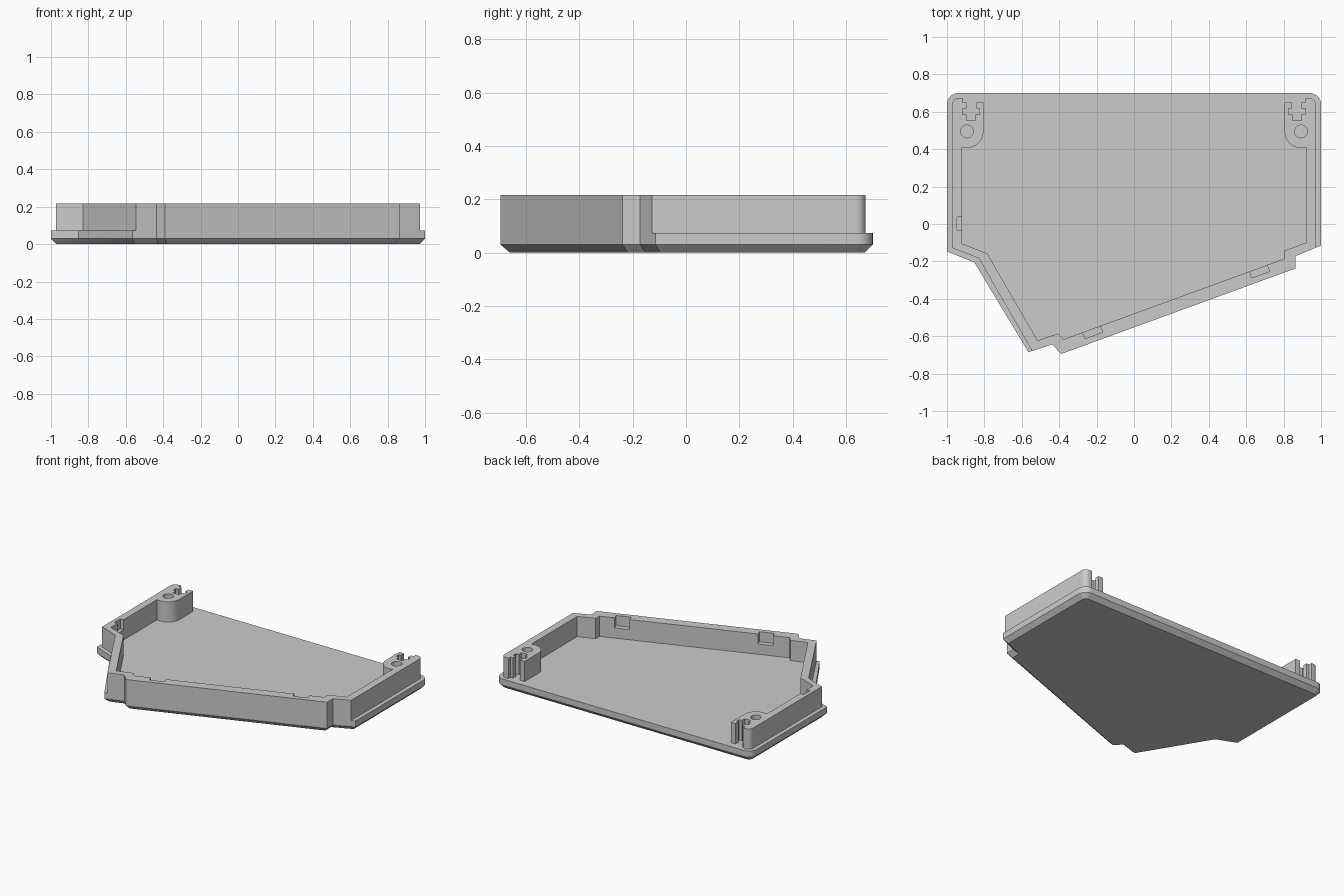
import bpy
import bmesh
from math import cos, sin, radians, pi
from mathutils import Matrix

cube = bpy.data.objects.get("Cube")
if cube:
    bpy.data.objects.remove(cube, do_unlink=True)

FLOOR, TOP, CHAMFER = 0.073, 0.216, 0.03
HOLE = (0.893, 0.495)

grey = bpy.data.materials.new("plain_grey")
grey.use_nodes = True
grey.diffuse_color = (0.6, 0.6, 0.6, 1)
grey.node_tree.nodes["Principled BSDF"].inputs["Base Color"].default_value = (0.6, 0.6, 0.6, 1)


def arc(cx, cy, r, start, end, steps):
    angles = [radians(start + (end - start) * i / steps) for i in range(steps + 1)]
    return [(cx + r * cos(a), cy + r * sin(a)) for a in angles]


def mirrored(points):
    return [(-x, y) for x, y in reversed(points)]


def to_object(name, bm):
    bmesh.ops.recalc_face_normals(bm, faces=bm.faces[:])
    mesh = bpy.data.meshes.new(name)
    bm.to_mesh(mesh)
    bm.free()
    mesh.materials.append(grey)
    obj = bpy.data.objects.new(name, mesh)
    bpy.context.collection.objects.link(obj)
    return obj


def prism(points, z0, z1):
    """Extrude a flat outline; returns the bmesh and its bottom face."""
    bm = bmesh.new()
    low = [bm.verts.new((x, y, z0)) for x, y in points]
    high = [bm.verts.new((x, y, z1)) for x, y in points]
    bottom = bm.faces.new(low[::-1])
    bm.faces.new(high)
    for i in range(len(points)):
        j = (i + 1) % len(points)
        bm.faces.new((low[i], low[j], high[j], high[i]))
    bmesh.ops.recalc_face_normals(bm, faces=bm.faces[:])
    return bm, bottom


def cut(target, bm):
    cutter = to_object("cutter", bm)
    cutter.hide_render = True
    mod = target.modifiers.new("cut", 'BOOLEAN')
    mod.operation = 'DIFFERENCE'
    mod.solver = 'EXACT'
    mod.object = cutter
    bpy.context.view_layer.objects.active = target
    bpy.ops.object.modifier_apply(modifier=mod.name)
    bpy.data.objects.remove(cutter, do_unlink=True)


# Base plate with rounded back corners and a chamfered underside
back_corner = arc(0.94, 0.64, 0.06, 0, 90, 8)
front_edge = [(-1, -0.147), (-0.853, -0.206), (-0.565, -0.685), (-0.436, -0.644),
              (-0.39, -0.695), (0.863, -0.238), (0.863, -0.172), (1, -0.115)]
bm, bottom = prism(back_corner + mirrored(back_corner) + front_edge, CHAMFER, FLOOR)
bmesh.ops.inset_region(bm, faces=[bottom], thickness=CHAMFER, use_even_offset=True)
for v in bottom.verts:
    v.co.z = 0
base = to_object("base_plate", bm)

# Corner post outline: round boss, cross-shaped slot, outer corner
post = arc(*HOLE, 0.088, 288, 180, 10)
post += [(0.805, 0.65), (0.842, 0.65), (0.842, 0.618), (0.826, 0.618),
         (0.826, 0.586), (0.848, 0.586), (0.848, 0.554), (0.896, 0.554),
         (0.896, 0.586), (0.917, 0.586), (0.917, 0.618), (0.896, 0.618),
         (0.896, 0.65), (0.917, 0.65), (0.917, 0.673)]
post += arc(0.936, 0.637, 0.036, 90, 0, 8)

# Wall running from post to post round the front
outer = [(0.972, -0.1267), (0.863, -0.172), (0.863, -0.238), (-0.39, -0.695),
         (-0.436, -0.644), (-0.545, -0.679), (-0.83, -0.183), (-0.972, -0.128)]
inner = [(-0.92, -0.105), (-0.785, -0.157), (-0.515, -0.623), (-0.405, -0.585),
         (-0.378, -0.617), (0.805, -0.185), (0.805, -0.142), (0.92, -0.1)]
bm, _ = prism(post + outer + mirrored(post) + inner, FLOOR, TOP)
wall = to_object("wall", bm)

# Screw holes in the posts
for side in (-1, 1):
    bm, _ = prism(arc(side * HOLE[0], HOLE[1], 0.034, 0, 350.0, 35), 0.05, 0.3)
    cut(wall, bm)

# Latch pockets in the inner face of the wall
for x, y, width, depth, angle in ((0.665, -0.238, 0.1, 0.035, 20),
                                  (-0.227, -0.563, 0.1, 0.035, 20),
                                  (-0.92, 0.003, 0.07, 0.026, 90)):
    bm = bmesh.new()
    place = (Matrix.Translation((x, y, 0.225)) @ Matrix.Rotation(radians(angle), 4, 'Z')
             @ Matrix.Diagonal((width, 2 * depth, 0.16, 1)))
    bmesh.ops.create_cube(bm, size=1, matrix=place)
    cut(wall, bm)

# Smooth the round parts, keep the edges sharp
for obj in (base, wall):
    bpy.ops.object.select_all(action='DESELECT')
    obj.select_set(True)
    bpy.context.view_layer.objects.active = obj
    bpy.ops.object.shade_smooth_by_angle(angle=pi / 6)
